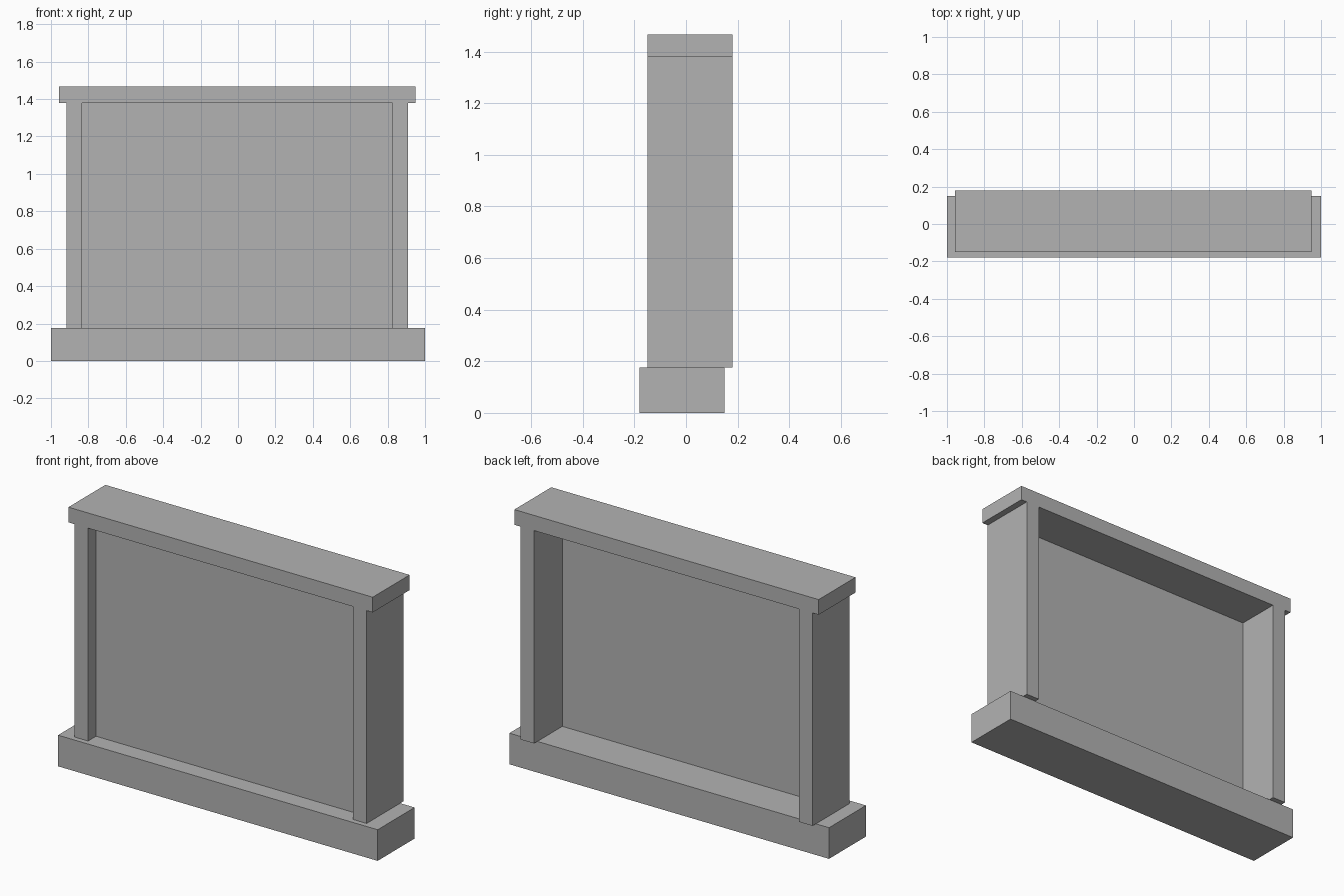
import bpy

cube = bpy.data.objects.get("Cube")
if cube:
    bpy.data.objects.remove(cube, do_unlink=True)

# Single plain grey
grey = bpy.data.materials.new("plain_grey")
grey.use_nodes = True
colour = (0.45, 0.45, 0.45, 1)
grey.diffuse_color = colour
grey.node_tree.nodes["Principled BSDF"].inputs["Base Color"].default_value = colour


def box(name, x, y, z):
    """Box spanning the given (low, high) range on each axis."""
    spans = (x, y, z)
    bpy.ops.mesh.primitive_cube_add(size=1, location=[(a + b) / 2 for a, b in spans])
    obj = bpy.context.object
    obj.name = obj.data.name = name
    obj.scale = [b - a for a, b in spans]
    bpy.ops.object.transform_apply(location=False, rotation=False, scale=True)
    obj.data.materials.append(grey)
    return obj


base_top, lintel_bottom = 0.176, 1.38
frame_depth = (-0.15, 0.18)
frame_centre, post_inner, post_outer = -0.004, 0.829, 0.914

# Plinth, set slightly forward of the frame
box("base", (-1, 1), (-0.18, 0.15), (0, base_top))

# Side posts
for side, name in ((-1, "right_post"), (1, "left_post")):
    edges = sorted(frame_centre + side * e for e in (post_inner, post_outer))
    box(name, edges, frame_depth, (base_top, lintel_bottom))

# Lintel overhanging the posts
box("lintel", (-0.956, 0.948), frame_depth, (lintel_bottom, 1.466))

# Thin panel recessed between the posts
box("panel", (frame_centre - post_inner, frame_centre + post_inner),
    (-0.079, -0.073), (base_top, lintel_bottom))
